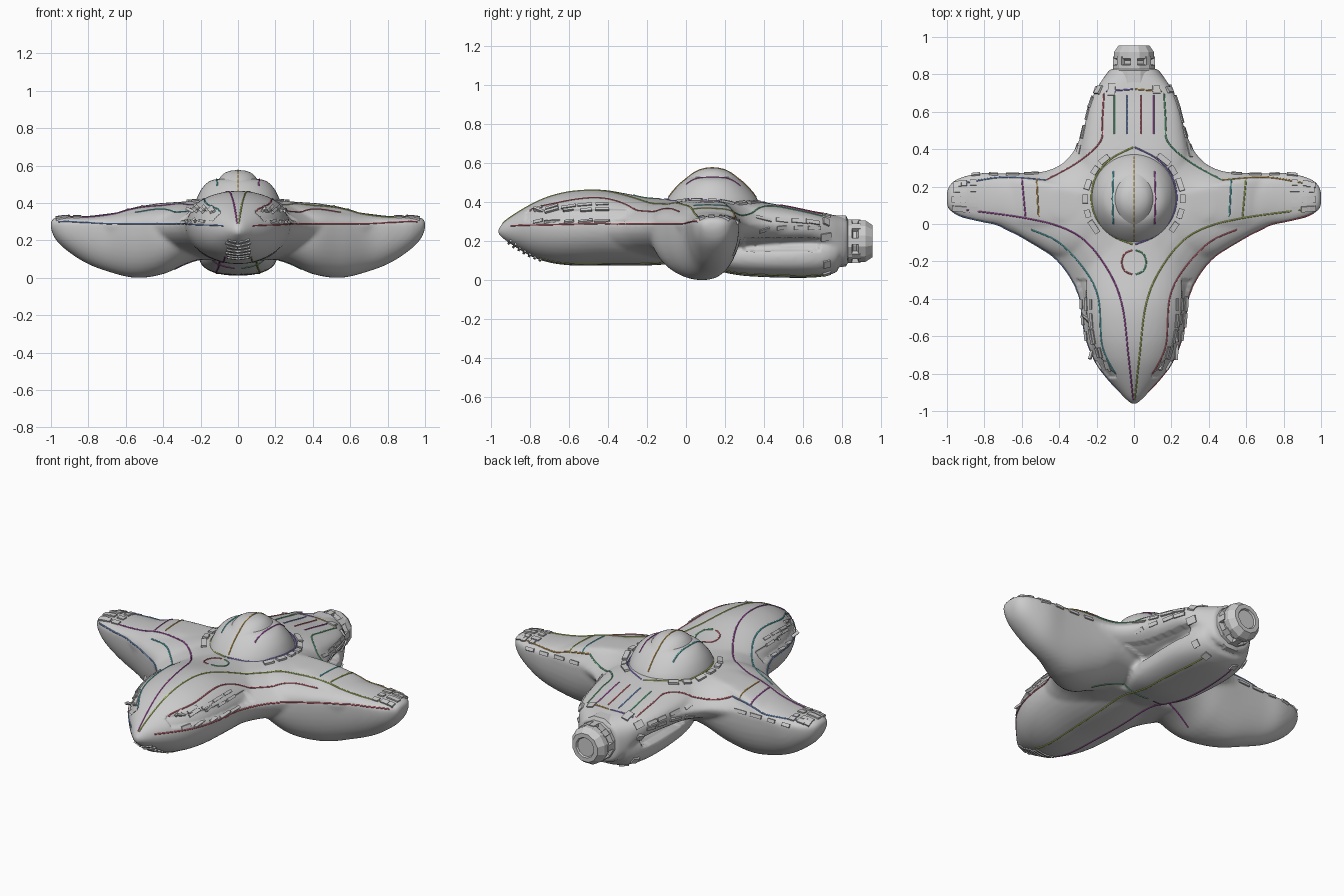
import bpy, bmesh, math, random
from mathutils import Vector, Matrix
from mathutils.bvhtree import BVHTree

if "Cube" in bpy.data.objects:
    bpy.data.objects.remove(bpy.data.objects["Cube"])

random.seed(4)
UP, DOWN = Vector((0, 0, 1)), Vector((0, 0, -1))


def smooth_path(pts, n=6):
    """Catmull-Rom interpolation of tuples of any length."""
    p = [pts[0]] + list(pts) + [pts[-1]]
    out = []
    for i in range(1, len(p) - 2):
        for k in range(n):
            t = k / n
            out.append(tuple(0.5 * (2 * b + (c - a) * t + (2 * a - 5 * b + 4 * c - d) * t * t
                                    + (3 * b - a - 3 * c + d) * t ** 3)
                             for a, b, c, d in zip(p[i - 1], p[i], p[i + 1], p[i + 2])))
    return out + [tuple(pts[-1])]


def finish(name, bm, angle=35):
    bmesh.ops.recalc_face_normals(bm, faces=bm.faces)
    me = bpy.data.meshes.new(name)
    bm.to_mesh(me)
    bm.free()
    ob = bpy.data.objects.new(name, me)
    bpy.context.collection.objects.link(ob)
    bpy.ops.object.select_all(action='DESELECT')
    ob.select_set(True)
    bpy.context.view_layer.objects.active = ob
    bpy.ops.object.shade_smooth_by_angle(angle=math.radians(angle))
    return ob


def skin(bm, rings):
    """Closed tube through rings of points, capped at both ends."""
    vs = [[bm.verts.new(p) for p in r] for r in rings]
    n = len(vs[0])
    for a, b in zip(vs, vs[1:]):
        for i in range(n):
            bm.faces.new((a[i], a[(i + 1) % n], b[(i + 1) % n], b[i]))
    bm.faces.new(vs[0])
    bm.faces.new(vs[-1])


def arm(bm, stations, place, e=0.85, n=40):
    """Loft along one axis; station = (t, low side, high side, mid z, top z, bottom z)."""
    rings = []
    for t, lo, hi, zm, zt, zb in smooth_path(stations):
        ring = []
        for i in range(n):
            c, s = math.cos(2 * math.pi * i / n), math.sin(2 * math.pi * i / n)
            u = (lo + hi) / 2 + (hi - lo) / 2 * math.copysign(abs(c) ** e, c)
            z = zm + (zt - zm if s > 0 else zm - zb) * math.copysign(abs(s) ** e, s)
            ring.append(place(t, u, z))
        rings.append(ring)
    skin(bm, rings)


def sym(rows):
    return [(t, -w, w, m, a, b) for t, w, m, a, b in rows]


# Hull: four arms and a filleted centre plate, fused into one smooth body
hull = bmesh.new()
along_y = lambda t, u, z: (u, t, z)
arm(hull, sym([(-.965, .012, .25, .262, .238), (-.92, .06, .255, .31, .20), (-.8, .165, .27, .385, .125),
               (-.7, .225, .28, .43, .09), (-.58, .265, .285, .458, .075), (-.42, .285, .29, .463, .075),
               (-.2, .29, .29, .425, .075), (0, .27, .29, .41, .09), (.2, .2, .29, .4, .12)]), along_y, 1.0)
arm(hull, sym([(0, .3, .29, .41, .14), (.3, .3, .29, .41, .17), (.5, .27, .29, .383, .18),
               (.65, .235, .28, .352, .18), (.74, .19, .25, .337, .14), (.8, .15, .2, .325, .07),
               (.83, .125, .2, .315, .085)]), along_y, .75)
arm(hull, sym([(0, .1, .14, .2, .09), (.15, .17, .13, .22, .05), (.3, .2, .12, .21, .022),
               (.55, .21, .12, .21, .012), (.7, .19, .13, .24, .018), (.78, .16, .16, .25, .045)]), along_y)
wing = [(0, -.1, .3, .29, .41, .15), (.25, -.18, .29, .29, .41, .085), (.4, -.18, .285, .28, .39, .02),
        (.55, -.1, .275, .28, .365, 0), (.7, -.015, .27, .285, .343, .035), (.82, .012, .272, .29, .33, .083),
        (.92, .035, .25, .29, .33, .15), (.975, .065, .22, .29, .322, .205), (1.0, .09, .18, .285, .308, .26)]
for s in (1, -1):
    arm(hull, wing, lambda t, u, z, s=s: (s * t, u, z), .9)

half = [(0, -.62), (.2, -.6), (.28, -.43), (.33, -.31), (.43, -.18), (.58, -.08), (.73, 0), (.77, .13),
        (.73, .262), (.56, .268), (.41, .31), (.32, .4), (.27, .52), (.22, .6), (0, .63)]
right = smooth_path(half)
outline = right + [(-x, y) for x, y in right[-2:0:-1]]


def plate_ring(s, side):
    ring = []
    for x, y in outline:
        depth = .12 if side > 0 else -(.2 if y < 0 else .13)
        prof = 1 - s ** 4 if side > 0 else math.sqrt(max(0, 1 - s ** 2.5))
        ring.append((x * s, .1 + (y - .1) * s, .29 + depth * prof))
    return ring


levels = [.04, .2, .4, .55, .7, .8, .88, .94, .98]
skin(hull, [plate_ring(s, 1) for s in levels] + [plate_ring(1, 1)]
     + [plate_ring(s, -1) for s in reversed(levels)])
body = finish("hull", hull)
m = body.modifiers.new("fuse", 'REMESH')
m.mode, m.voxel_size, m.use_smooth_shade = 'VOXEL', .011, True
m = body.modifiers.new("soften", 'SMOOTH')
m.factor, m.iterations = .5, 8
for name in ("fuse", "soften"):
    bpy.ops.object.modifier_apply(modifier=name)
# Recessed channels along the nose sides and between tail deck and tail pod
for v in body.data.vertices:
    x, y, z = v.co
    if -.82 < y < -.3 and .305 < z < .36 and abs(x) > .1:
        v.co.x -= math.copysign(.013, x)
    elif .3 < y < .68 and .15 < z < .215 and abs(x) > .12:
        v.co.x -= math.copysign(.03, x)
tree = BVHTree.FromObject(body, bpy.context.evaluated_depsgraph_get())

# Seams: thin coloured tubes that follow a surface
COLORS = {"purple": (.55, .1, .55, 1), "lime": (.5, .65, .12, 1), "red": (.75, .15, .2, 1),
          "blue": (.2, .35, .75, 1), "green": (.15, .6, .3, 1), "violet": (.3, .2, .75, 1),
          "orange": (.75, .45, .1, 1), "teal": (.1, .6, .65, 1)}
MATS = {}
for k, c in COLORS.items():
    MATS[k] = bpy.data.materials.new(k)
    MATS[k].diffuse_color = c


def seam(name, pts, colors, d=DOWN, on=tree):
    """Drop a plan path onto a surface on both sides; 3D points snap to the nearest spot."""
    for s, col in zip((1, -1), colors):
        path = []
        for p in smooth_path(pts, 8):
            if len(p) == 2:
                hit = on.ray_cast(Vector((s * p[0], p[1], .2)) - d * 2, d)[0]
            else:
                hit = on.find_nearest(Vector((s * p[0], *p[1:])))[0]
            if hit:
                path.append(hit)
        cu = bpy.data.curves.new(name, 'CURVE')
        cu.dimensions, cu.bevel_depth, cu.bevel_resolution = '3D', .004, 1
        sp = cu.splines.new('POLY')
        sp.points.add(len(path) - 1)
        for q, p in zip(sp.points, path):
            q.co = (*p, 1)
        cu.materials.append(MATS[col])
        bpy.context.collection.objects.link(bpy.data.objects.new(name, cu))


seam("deck_seam", [(.004, -.94), (.03, -.7), (.06, -.45), (.12, -.28), (.24, -.11), (.38, -.02), (.6, .035), (.94, .08)],
     ("lime", "purple"))
seam("shoulder_seam", [(.1, -.8), (.17, -.65), (.19, -.4), (.26, -.25), (.4, -.1), (.55, -.03)], ("red", "teal"))
seam("edge_seam", [(.08, -.9, .28), (.23, -.7, .285), (.3, -.45, .29), (.33, -.31, .29), (.43, -.18, .29),
                   (.6, -.07, .29), (.8, 0, .3), (.96, .06, .3)], ("red", "blue"))
seam("tail_seam", [(.16, .7), (.17, .55), (.18, .44), (.3, .33), (.47, .235)], ("green", "red"))
seam("wing_rear_seam", [(.47, .235), (.7, .25), (.9, .22)], ("orange", "blue"))
seam("wing_band_outer", [(.58, .04), (.6, .25)], ("lime", "purple"))
seam("wing_band_inner", [(.51, .04), (.52, .24)], ("teal", "orange"))
seam("tail_cross_seam", [(.005, .72), (.15, .71)], ("orange", "violet"))
seam("keel_seam", [(.07, -.75), (.09, -.3), (.1, .1), (.12, .4), (.1, .7)], ("lime", "purple"), UP)
seam("belly_seam", [(.02, .14), (.2, .09), (.34, .05)], ("green", "purple"), UP)
for i, x in enumerate((.035, .105)):
    seam("tail_slat_%d" % i, [(x, .48), (x, .69)], (("red", "blue"), ("purple", "green"))[i])
seam("hatch_rim", [(.01, -.27), (.05, -.25), (.065, -.205), (.05, -.16), (.01, -.14)], ("green", "red"))

# Canopy: bell-shaped dome with a raised centre ridge
canopy = bmesh.new()
for rows in ([(.23, .245, .385), (.22, .225, .425), (.195, .185, .475), (.155, .14, .515), (.1, .1, .53), (.02, .02, .535)],
             [(.135, .235, .4), (.125, .2, .45), (.115, .15, .505), (.085, .095, .55), (.05, .05, .57), (.01, .01, .576)]):
    skin(canopy, [[(a * math.cos(t), .135 + b * math.sin(t), z) for t in [math.pi * k / 24 for k in range(48)]]
                  for a, b, z in smooth_path(rows, 4)])
dome = finish("canopy", canopy)
dome_tree = BVHTree.FromObject(dome, bpy.context.evaluated_depsgraph_get())
seam("canopy_spine", [(0, -.09), (0, .135), (0, .36)], ("orange",), on=dome_tree)
seam("canopy_rib", [(.11, 0), (.115, .135), (.11, .28)], ("purple", "teal"), on=dome_tree)
seam("canopy_outline", [(.005, -.11), (.12, -.06), (.2, .03), (.228, .14), (.2, .26), (.12, .35), (.005, .41)],
     ("violet", "lime"))

# Engine: stepped housing and faceted nozzle
eng = bmesh.new()
prof = [(.72, .14), (.82, .135), (.83, .115), (.85, .115), (.855, .085), (.875, .085), (.885, .11),
        (.92, .11), (.955, .085), (.955, .06), (.945, .055)]
skin(eng, [[(r * math.cos(a), y, .2 + r * math.sin(a)) for a in [math.pi * (k + .5) / 6 for k in range(12)]]
           for y, r in prof])
finish("engine_nozzle", eng, 20)
clamps = bmesh.new()
for k in range(8):
    a = math.pi * k / 4
    mat = (Matrix.Translation((.1 * math.cos(a), .865, .2 + .1 * math.sin(a)))
           @ Matrix.Rotation(-a, 4, 'Y') @ Matrix.Diagonal((.022, .06, .035, 1)))
    bmesh.ops.create_cube(clamps, size=1, matrix=mat)
finish("engine_clamps", clamps)


# Surface plating: small mirrored blocks seated on the hull
def plating(name, spots, size):
    bm = bmesh.new()
    for p, along in spots:
        for s in (1, -1):
            hit, nor = tree.find_nearest(Vector((s * p[0], p[1], p[2])))[:2]
            x = Vector((s * along[0], along[1], along[2]))
            x = (x - nor * x.dot(nor)).normalized()
            rot = Matrix((x, nor.cross(x), nor)).transposed().to_4x4()
            k = random.uniform(.7, 1.3)
            bmesh.ops.create_cube(bm, size=1, matrix=Matrix.Translation(hit) @ rot
                                  @ Matrix.Diagonal((size[0] * k, size[1], size[2], 1)))
    finish(name, bm)


Y, X = (0, 1, 0), (1, 0, 0)
plating("nose_side_plates", [((.3 - .03 * j - .5 * max(0, -.62 - y), y, .33 + .035 * j), Y)
                             for y in (-.78, -.7, -.61, -.52, -.43) for j in range(3)], (.065, .016, .012))
plating("chin_slats", [((.03, -.9 + .025 * k, .2 - .017 * k), X) for k in range(7)], (.06, .012, .012))
plating("tail_side_plates", [((.3, y, z), Y) for y in (.4, .5, .6, .68) for z in (.26, .32)], (.07, .02, .012))
plating("wing_tip_plates", [((x, y, .36), X) for x in (.86, .92, .955) for y in (.07, .13, .19, .23)], (.04, .03, .014))
plating("wing_rear_plates", [((x, .3, .31), X) for x in (.55, .65, .75, .85)], (.06, .02, .014))
plating("canopy_collar", [((.26 * math.cos(a), .135 + .27 * math.sin(a), .42), (-math.sin(a), math.cos(a), 0))
                          for a in (-.6, -.3, 0, .3, .6, .9)], (.06, .03, .022))
plating("engine_plates", [((.25 * math.cos(a), .74, .2 + .25 * math.sin(a)), Y)
                          for a in (-1.1, -.6, 0, .5, 1.0)], (.05, .04, .014))

for m in bpy.data.materials:
    if m.users and not m.is_grease_pencil:
        m.use_nodes = True
        m.node_tree.nodes["Principled BSDF"].inputs["Base Color"].default_value = m.diffuse_color
